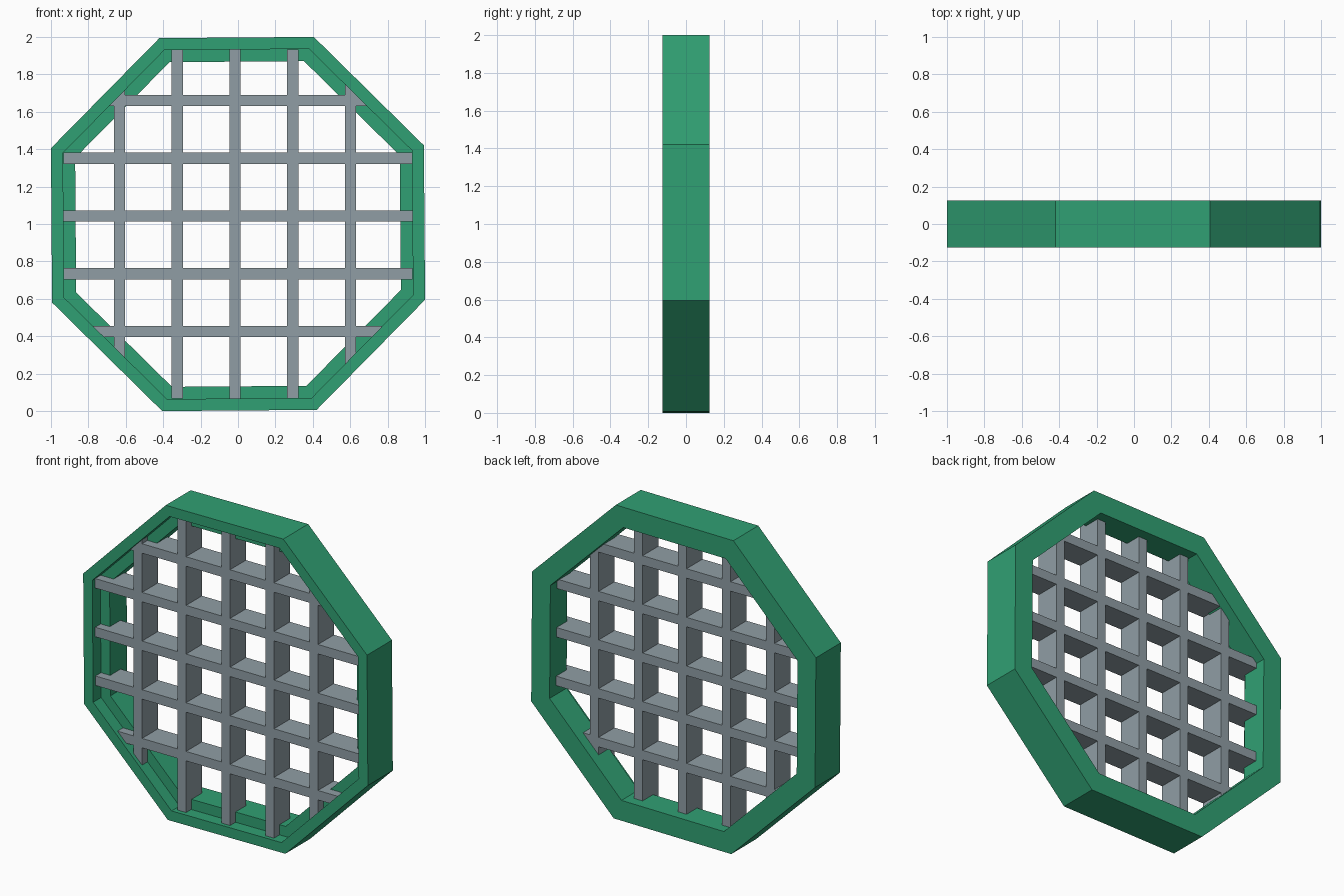
import bpy, bmesh, math
from mathutils import Vector

if "Cube" in bpy.data.objects:
    bpy.data.objects.remove(bpy.data.objects["Cube"])

APOTHEM = 0.997          # centre to outer flat side
RIM = 0.933              # inside of the front rim, where the grating ends
OPENING = 0.868          # clear opening through the back ledge
TURN = math.radians(0.43)
SIDES = 8


def material(name, rgb):
    m = bpy.data.materials.new(name)
    lin = [((c / 255 + 0.055) / 1.055) ** 2.4 for c in rgb]
    m.diffuse_color = (*lin, 1)
    m.use_nodes = True
    m.node_tree.nodes["Principled BSDF"].inputs["Base Color"].default_value = m.diffuse_color
    return m


def finish(bm, name, mat):
    bmesh.ops.recalc_face_normals(bm, faces=bm.faces)
    mesh = bpy.data.meshes.new(name)
    bm.to_mesh(mesh)
    bm.free()
    mesh.materials.append(mat)
    ob = bpy.data.objects.new(name, mesh)
    bpy.context.collection.objects.link(ob)
    return ob


green = material("painted green", (48, 160, 115))
grey = material("steel grey", (144, 158, 165))

# Octagonal frame: stepped L profile (apothem, y) swept round eight corners
profile = [(APOTHEM, -0.125), (APOTHEM, 0.125), (OPENING, 0.125),
           (OPENING, -0.045), (RIM, -0.045), (RIM, -0.125)]
bm = bmesh.new()
rings = []
for i in range(SIDES):
    a = TURN + (i + 0.5) * math.tau / SIDES
    k = 1 / math.cos(math.pi / SIDES)
    rings.append([bm.verts.new((r * k * math.cos(a), y, 1 + r * k * math.sin(a)))
                  for r, y in profile])
for i in range(SIDES):
    p, q = rings[i], rings[(i + 1) % SIDES]
    for j in range(len(profile)):
        n = (j + 1) % len(profile)
        bm.faces.new((p[j], p[n], q[n], q[j]))
finish(bm, "octagonal_frame", green)


# Grating bars: long boxes trimmed to the octagon of the rim
def bar(name, x0, x1, z0, z1, y0=-0.10, y1=0.06):
    bm = bmesh.new()
    bmesh.ops.create_cube(bm, size=1)
    for v in bm.verts:
        v.co = Vector(((x0 + x1) / 2 + v.co.x * (x1 - x0),
                       (y0 + y1) / 2 + v.co.y * (y1 - y0),
                       (z0 + z1) / 2 + v.co.z * (z1 - z0)))
    for i in range(SIDES):
        a = TURN * (i % 2) + i * math.tau / SIDES
        n = Vector((math.cos(a), 0, math.sin(a)))
        bmesh.ops.bisect_plane(bm, geom=bm.verts[:] + bm.edges[:] + bm.faces[:],
                               plane_co=Vector((0, 0, 1)) + n * RIM, plane_no=n,
                               clear_outer=True)
        bmesh.ops.holes_fill(bm, edges=[e for e in bm.edges if e.is_boundary], sides=0)
    finish(bm, name, grey)


HALF = 0.03
for i in range(5):
    x = -0.634 + 0.309 * i
    z = 0.425 + 0.309 * i
    bar(f"vertical_bar_{i + 1}", x - HALF, x + HALF, -0.1, 2.1)
    bar(f"horizontal_bar_{i + 1}", -1.1, 1.1, z - HALF, z + HALF)
